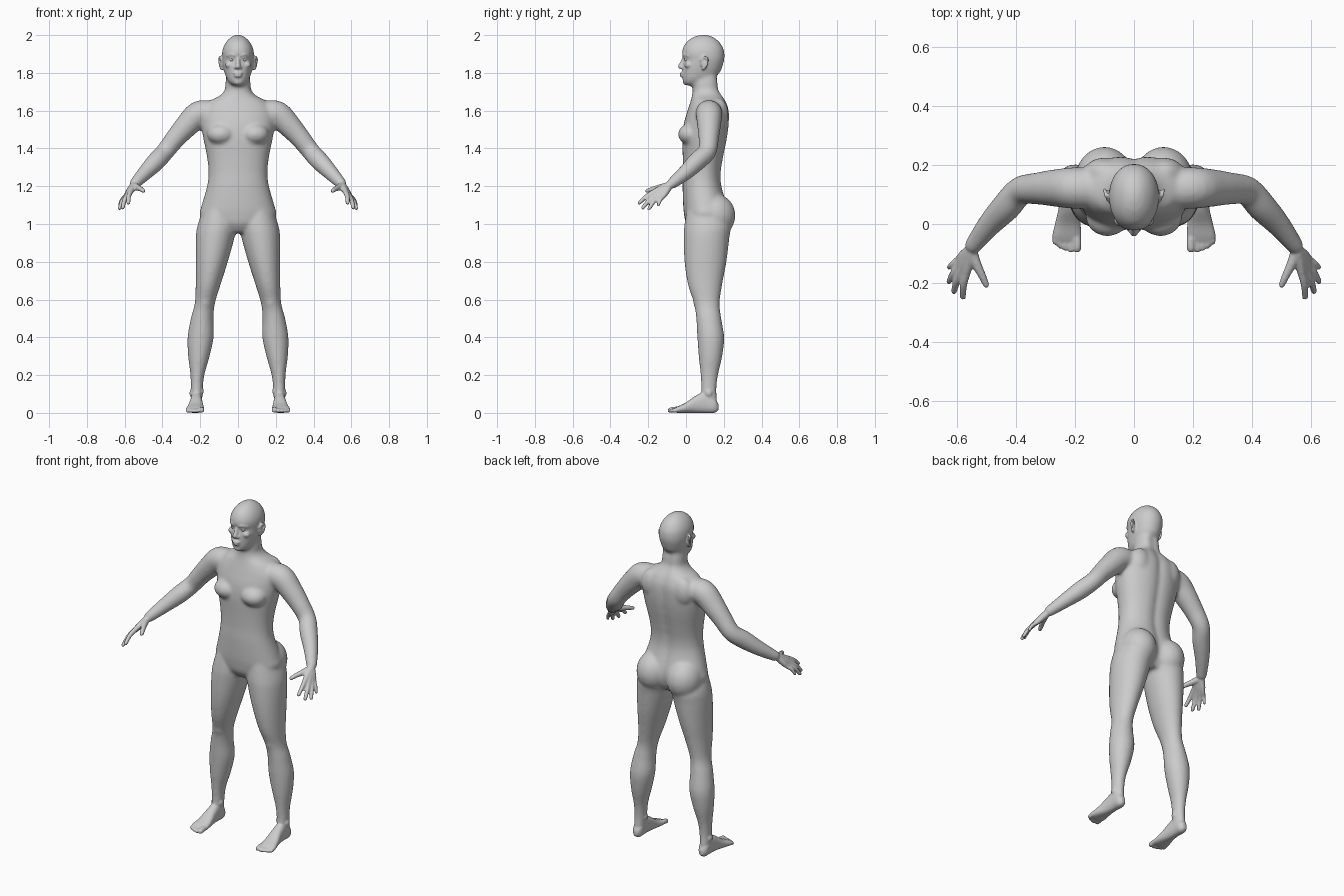
import bpy, bmesh
from math import sin, cos, pi, exp, copysign, radians
from mathutils import Vector, Matrix, Quaternion


def spline(rows, n=5):
    """Catmull-Rom through rows of numbers."""
    out = []
    for i in range(len(rows) - 1):
        a, b, c, d = (rows[max(i - 1, 0)], rows[i], rows[i + 1], rows[min(i + 2, len(rows) - 1)])
        for k in range(n):
            t = k / n
            out.append([0.5 * (2 * q + (r - p) * t + (2 * p - 5 * q + 4 * r - s) * t * t
                               + (3 * q - p - 3 * r + s) * t ** 3) for p, q, r, s in zip(a, b, c, d)])
    return out + [list(rows[-1])]


def skin(bm, rings):
    """Bridge rings into a closed surface."""
    vs = [[bm.verts.new(p) for p in ring] for ring in rings]
    n = len(vs[0])
    for a, b in zip(vs, vs[1:]):
        for i in range(n):
            j = (i + 1) % n
            bm.faces.new((a[i], a[j], b[j], b[i]))
    bm.faces.new(vs[0][::-1])
    bm.faces.new(vs[-1])


def loft(bm, rows, s=1, axis='z', power=2.0, groove=0.0, n=40):
    """Rows: position along axis, then min/max of the two cross directions."""
    rings = []
    for t, a0, a1, b0, b1 in spline(rows):
        ring = []
        for k in range(n):
            c, d = cos(2 * pi * k / n), sin(2 * pi * k / n)
            a = (a0 + a1) / 2 + (a1 - a0) / 2 * copysign(abs(c) ** (2 / power), c)
            b = (b0 + b1) / 2 + (b1 - b0) / 2 * copysign(abs(d) ** (2 / power), d)
            if d > 0:
                b -= groove * exp(-(a / 0.028) ** 2)
            ring.append((s * a, b, t) if axis == 'z' else (s * a, t, b))
        rings.append(ring)
    skin(bm, rings)


def tube(bm, pts, s=1, n=20):
    """Round-ended tube through (x, y, z, radius) points."""
    rows = spline(pts)
    ps = [Vector((s * r[0], r[1], r[2])) for r in rows]
    m = len(ps) - 1
    ts = [(ps[min(i + 1, m)] - ps[max(i - 1, 0)]).normalized() for i in range(m + 1)]
    u = ts[0].orthogonal().normalized()
    rings = []

    def ring(p, t, r):
        v = t.cross(u)
        rings.append([p + r * (cos(2 * pi * k / n) * u + sin(2 * pi * k / n) * v) for k in range(n)])

    for a in (80, 55, 28):
        ring(ps[0] - ts[0] * rows[0][3] * sin(radians(a)), ts[0], rows[0][3] * cos(radians(a)))
    for i in range(m + 1):
        if i:
            u = ts[i - 1].rotation_difference(ts[i]) @ u
        ring(ps[i], ts[i], rows[i][3])
    for a in (28, 55, 80):
        ring(ps[m] + ts[m] * rows[m][3] * sin(radians(a)), ts[m], rows[m][3] * cos(radians(a)))
    skin(bm, rings)


def blob(bm, c, r, s=1):
    bmesh.ops.create_uvsphere(bm, u_segments=28, v_segments=18, radius=1,
                              matrix=Matrix.Translation((s * c[0], c[1], c[2])) @ Matrix.Diagonal((*r, 1)))


def fuse(name, bm, voxel, smooth):
    """Weld overlapping parts into one smooth skin."""
    bmesh.ops.recalc_face_normals(bm, faces=bm.faces)
    me = bpy.data.meshes.new(name)
    bm.to_mesh(me)
    bm.free()
    ob = bpy.data.objects.new(name, me)
    bpy.context.collection.objects.link(ob)
    rm = ob.modifiers.new("weld", 'REMESH')
    rm.mode, rm.voxel_size = 'VOXEL', voxel
    sm = ob.modifiers.new("soften", 'SMOOTH')
    sm.factor, sm.iterations = 0.5, smooth
    dg = bpy.context.evaluated_depsgraph_get()
    baked = bpy.data.meshes.new_from_object(ob.evaluated_get(dg))
    ob.modifiers.clear()
    ob.data = baked
    baked.shade_smooth()
    return ob


# ---- large forms: torso, limbs, skull ----
core = bmesh.new()
torso = [(0.955, 0.07, 0.03, 0.19), (1.0, 0.17, 0.0, 0.215), (1.05, 0.203, -0.01, 0.225),
         (1.1, 0.192, -0.015, 0.22), (1.2, 0.164, -0.018, 0.192), (1.27, 0.156, -0.016, 0.188),
         (1.35, 0.163, -0.017, 0.2), (1.45, 0.183, -0.02, 0.22), (1.53, 0.195, -0.012, 0.23),
         (1.6, 0.19, 0.008, 0.23), (1.65, 0.15, 0.024, 0.214), (1.68, 0.095, 0.032, 0.196),
         (1.71, 0.07, 0.036, 0.18), (1.75, 0.066, 0.036, 0.176), (1.79, 0.06, 0.05, 0.17)]
loft(core, [(z, -w, w, f, b) for z, w, f, b in torso], power=2.2, groove=0.012)

head = [(1.733, 0.02, 0.0, 0.05), (1.745, 0.042, -0.014, 0.085), (1.77, 0.06, -0.019, 0.135),
        (1.80, 0.071, -0.021, 0.178), (1.84, 0.08, -0.019, 0.195), (1.873, 0.084, -0.011, 0.203),
        (1.897, 0.085, -0.021, 0.204), (1.93, 0.08, -0.017, 0.198), (1.965, 0.062, 0.004, 0.176),
        (1.99, 0.036, 0.04, 0.143), (2.001, 0.012, 0.075, 0.11)]
loft(core, [(z, -w, w, f, b) for z, w, f, b in head], power=2.1)

leg = [(1.12, 0.02, 0.17, 0.01, 0.19), (1.0, 0.006, 0.212, -0.008, 0.235), (0.93, 0.018, 0.223, -0.012, 0.23),
       (0.8, 0.054, 0.224, -0.008, 0.214), (0.68, 0.092, 0.224, 0.01, 0.192), (0.58, 0.122, 0.229, 0.042, 0.178),
       (0.5, 0.13, 0.25, 0.054, 0.187), (0.4, 0.129, 0.267, 0.06, 0.202), (0.3, 0.15, 0.264, 0.067, 0.192),
       (0.2, 0.178, 0.252, 0.077, 0.17), (0.12, 0.186, 0.25, 0.08, 0.161), (0.05, 0.19, 0.25, 0.07, 0.168)]
arm = [(0.15, 0.12, 1.585, 0.07), (0.21, 0.122, 1.58, 0.07), (0.27, 0.122, 1.522, 0.063),
       (0.33, 0.12, 1.455, 0.054), (0.385, 0.112, 1.385, 0.049), (0.432, 0.06, 1.333, 0.05),
       (0.49, -0.002, 1.273, 0.041), (0.545, -0.073, 1.215, 0.03)]
for s in (-1, 1):
    loft(core, leg, s)
    tube(core, arm, s, 28)
    blob(core, (0.1, 0.15, 1.045), (0.1, 0.112, 0.115), s)      # buttock
    blob(core, (0.09, 0.024, 1.475), (0.074, 0.066, 0.056), s)  # breast
    blob(core, (0.1, 0.175, 1.58), (0.07, 0.05, 0.085), s)      # shoulder blade
    blob(core, (0.174, 0.064, 0.59), (0.032, 0.026, 0.042), s)  # kneecap
core_ob = fuse("body_core", core, 0.01, 5)

# ---- fine forms: hands, feet, face ----
fine = bmesh.new()
fine.from_mesh(core_ob.data)
bpy.data.objects.remove(core_ob)

fingers = [((0.568, -0.165, 1.172), (0.58, -0.247, 1.112), 0.0125),
           ((0.583, -0.155, 1.158), (0.610, -0.228, 1.087), 0.0125),
           ((0.592, -0.140, 1.148), (0.627, -0.195, 1.082), 0.012),
           ((0.595, -0.120, 1.146), (0.627, -0.147, 1.100), 0.0105)]
foot = [(0.172, 0.208, 0.232, 0.014, 0.045), (0.15, 0.192, 0.248, 0.0, 0.08), (0.1, 0.19, 0.251, 0.0, 0.11),
        (0.05, 0.187, 0.256, 0.0, 0.09), (0.0, 0.181, 0.268, 0.0, 0.055), (-0.04, 0.178, 0.277, 0.0, 0.036),
        (-0.058, 0.182, 0.272, 0.002, 0.027)]
toes = [(0.193, -0.083, 0.0145), (0.215, -0.087, 0.0105), (0.233, -0.081, 0.0105),
        (0.250, -0.073, 0.0105), (0.266, -0.062, 0.0105)]
for s in (-1, 1):
    # palm and fingers
    for k, t, r in fingers:
        k, t = Vector(k), Vector(t)
        mid = (k + t) / 2 + Vector((0.004, -0.002, 0.005))
        w = Vector((0.55, -0.085, 1.208)).lerp(k, 0.12)
        tube(fine, [(*w, 0.02), (*w.lerp(k, 0.6), 0.0175), (*k, r + 0.002), (*mid, r), (*t, r - 0.002)], s, 16)
    tube(fine, [(0.552, -0.09, 1.203, 0.02), (0.532, -0.14, 1.193, 0.0165),
                (0.515, -0.175, 1.185, 0.0135), (0.501, -0.206, 1.175, 0.011)], s, 16)
    # foot and toes
    loft(fine, foot, s, axis='y', power=2.4)
    for x, y, r in toes:
        tube(fine, [(x * 0.9 + 0.022, -0.03, r + 0.004, r), (x, (y - 0.04) / 2, r + 0.004, r), (x, y, r, r)], s, 14)
    blob(fine, (0.245, 0.12, 0.105), (0.012, 0.02, 0.02), s)    # outer ankle bone
    blob(fine, (0.193, 0.115, 0.115), (0.012, 0.02, 0.02), s)   # inner ankle bone
    # ear
    blob(fine, (0.086, 0.095, 1.85), (0.01, 0.017, 0.03), s)
    tube(fine, [(0.088, 0.08, 1.868, 0.006), (0.096, 0.098, 1.885, 0.006), (0.1, 0.115, 1.87, 0.006),
                (0.096, 0.108, 1.84, 0.006), (0.087, 0.091, 1.82, 0.007)], s, 12)
    # brow, eyelid, cheek, nostril wing
    tube(fine, [(0.014, -0.013, 1.892, 0.007), (0.035, -0.008, 1.897, 0.008), (0.056, 0.012, 1.89, 0.007)], s, 12)
    tube(fine, [(0.017, -0.004, 1.874, 0.005), (0.032, -0.007, 1.882, 0.006), (0.048, 0.008, 1.874, 0.005)], s, 12)
    blob(fine, (0.045, 0.012, 1.842), (0.024, 0.02, 0.018), s)
    blob(fine, (0.011, -0.022, 1.829), (0.009, 0.011, 0.008), s)
# nose, lips, chin
tube(fine, [(0, -0.008, 1.885, 0.009), (0, -0.018, 1.86, 0.0105), (0, -0.031, 1.834, 0.0125)])
blob(fine, (0, -0.02, 1.798), (0.024, 0.013, 0.007))
blob(fine, (0, -0.02, 1.784), (0.02, 0.013, 0.008))
blob(fine, (0, 0.003, 1.752), (0.026, 0.02, 0.017))
fuse("body", fine, 0.0055, 3)

# ---- eyeballs ----
for s, side in ((-1, "right"), (1, "left")):
    eye = bmesh.new()
    blob(eye, (0.032, 0.004, 1.872), (0.013, 0.013, 0.013), s)
    me = bpy.data.meshes.new("eye_" + side)
    eye.to_mesh(me)
    eye.free()
    me.shade_smooth()
    bpy.context.collection.objects.link(bpy.data.objects.new("eye_" + side, me))
